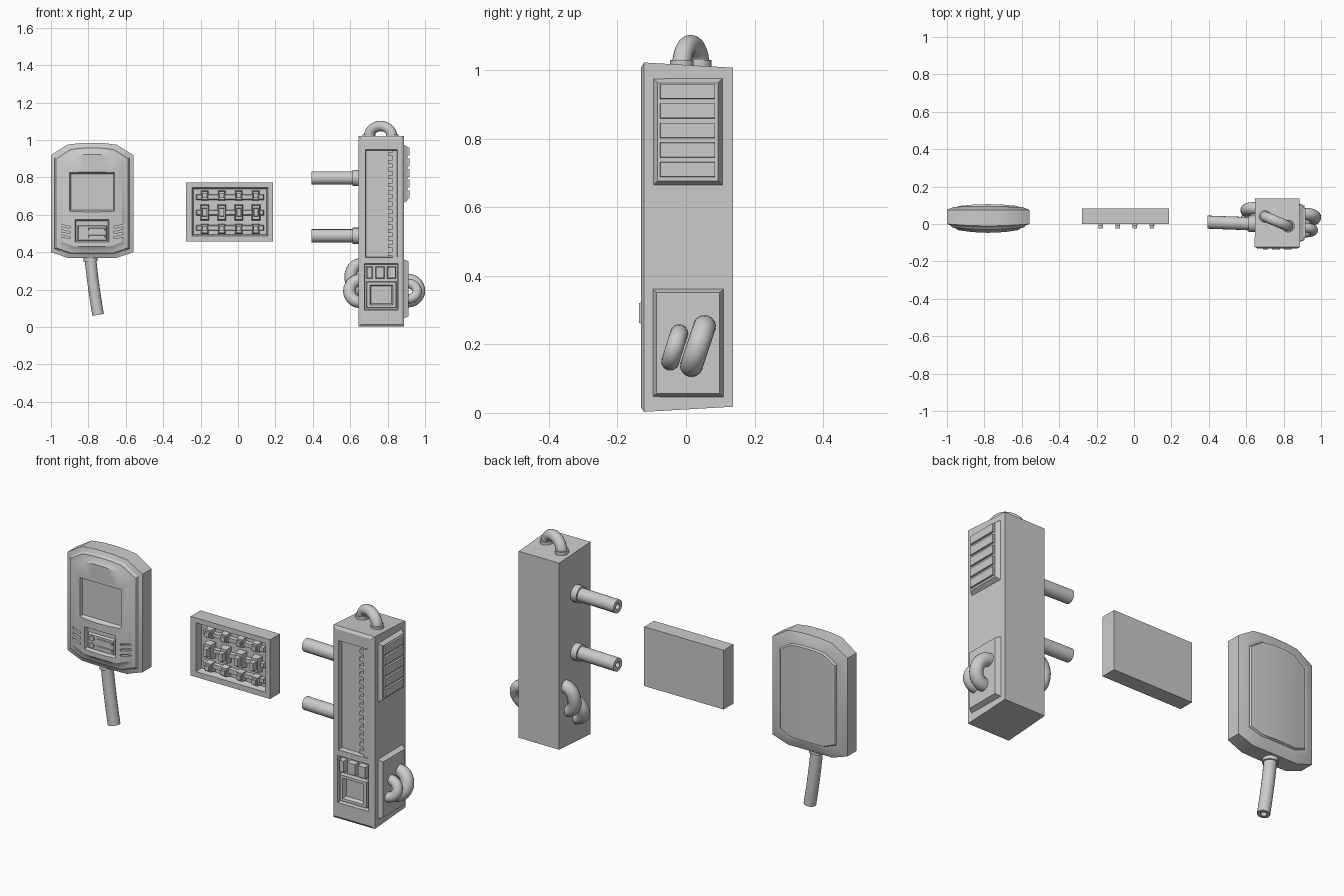
import bpy, bmesh
from math import pi, sin, cos, radians
from mathutils import Vector as V, Matrix

if "Cube" in bpy.data.objects:
    bpy.data.objects.remove(bpy.data.objects["Cube"])


def finish(name, bm):
    bmesh.ops.recalc_face_normals(bm, faces=bm.faces[:])
    me = bpy.data.meshes.new(name)
    bm.to_mesh(me)
    bm.free()
    ob = bpy.data.objects.new(name, me)
    bpy.context.collection.objects.link(ob)
    return ob


def bridge(bm, rings):
    for a, b in zip(rings, rings[1:]):
        n = len(a)
        for i in range(n):
            bm.faces.new((a[i], a[(i + 1) % n], b[(i + 1) % n], b[i]))


def block(name, lo, hi, face=None, inset=0.0, slant=0.0):
    """Box between two corners; one face ('-y', '+x'...) may be shrunk."""
    lo, hi = V(lo), V(hi)
    c = (lo + hi) / 2
    bm = bmesh.new()
    bmesh.ops.create_cube(bm, size=1)
    for v in bm.verts:
        co = V([v.co[i] * (hi[i] - lo[i]) for i in range(3)])
        if face:
            ax, sg = 'xyz'.index(face[1]), (1 if face[0] == '+' else -1)
            if co[ax] * sg > 0:
                for i in range(3):
                    if i != ax:
                        co[i] -= inset if co[i] > 0 else -inset
        v.co = c + Matrix.Rotation(slant, 3, 'Y') @ co
    return finish(name, bm)


def cut(ob, cutter):
    m = ob.modifiers.new("cut", 'BOOLEAN')
    m.operation, m.solver, m.object = 'DIFFERENCE', 'EXACT', cutter
    bpy.context.view_layer.objects.active = ob
    bpy.ops.object.modifier_apply(modifier=m.name)
    bpy.data.objects.remove(cutter)


def tube(name, pts, r, side, hole=0.0, sides=16):
    """Round tube along a path lying in the plane perpendicular to side."""
    pts = [V(p) for p in pts]
    side = V(side).normalized()
    bm = bmesh.new()

    def ring(p, t, rad):
        n = side.cross(t).normalized()
        return [bm.verts.new(p + rad * (n * cos(2 * pi * k / sides) + side * sin(2 * pi * k / sides)))
                for k in range(sides)]
    rings = []
    for i, p in enumerate(pts):
        t = pts[min(i + 1, len(pts) - 1)] - pts[max(i - 1, 0)]
        rings.append(ring(p, t, r))
    if hole:
        t = pts[-1] - pts[-2]
        rings += [ring(pts[-1], t, hole), ring(pts[-1] - t.normalized() * 0.03, t, hole)]
    bridge(bm, rings)
    bm.faces.new(rings[0])
    bm.faces.new(rings[-1])
    return finish(name, bm)


def handle(name, p, q, out, height, r):
    p, q, out = V(p), V(q), V(out)
    c, h = (p + q) / 2, (p - q) / 2
    arc = [c + h * cos(pi * k / 14) + out * height * sin(pi * k / 14) for k in range(15)]
    return tube(name, [p - out * 0.02] + arc + [q - out * 0.02], r, h.cross(out))


# --- Handheld monitor: outline rings bridged front to back, bulged caps
CX, CZ, HW, HH = -0.78, 0.675, 0.22, 0.305
TS = [-1, -0.6, -0.3, 0, 0.3, 0.6, 1]
TOP = {0: 0.985, 0.3: 0.983, 0.6: 0.975, 1: 0.92}
BOT = {0: 0.37, 0.3: 0.37, 0.6: 0.37, 1: 0.40}
bm = bmesh.new()
rings = []
for inset, y, bulge in [(0.06, -0.033, -0.014), (0.045, -0.022, -0.013), (0.027, -0.018, -0.012),
                        (0.02, -0.008, -0.012), (0, 0.0, -0.01), (0, 0.076, 0.0),
                        (0.04, 0.092, 0.0), (0.055, 0.089, 0.006), (0.06, 0.096, 0.01)]:
    sx, sz = 1 - inset / HW, 1 - inset / HH
    pts = [(t, TOP[abs(t)]) for t in TS] + [(t, BOT[abs(t)]) for t in reversed(TS)]
    rings.append([bm.verts.new((CX + t * HW * sx, y + bulge * (1 - t * t), CZ + (z - CZ) * sz))
                  for t, z in pts])
bridge(bm, rings)
for r in (rings[0], rings[-1]):
    for i in range(6):
        bm.faces.new((r[i], r[i + 1], r[12 - i], r[13 - i]))
monitor = finish("monitor_body", bm)
# screen and control recesses, side grooves
cut(monitor, block("c", (-0.91, -0.06, 0.61), (-0.65, -0.024, 0.835), '+y', 0.016))
cut(monitor, block("c", (-0.877, -0.06, 0.45), (-0.683, -0.022, 0.58), '+y', 0.012))
for s in (-1, 1):
    for k in range(3):
        x, z = CX + s * 0.175, 0.545 - 0.028 * k
        cut(monitor, block("c", (x - 0.06, -0.07, z - 0.005), (x + 0.06, -0.026 + 0.006, z + 0.005),
                           slant=s * -0.2))
block("control_plate", (-0.86, -0.036, 0.46), (-0.70, -0.018, 0.545), '-y', 0.006)
for z in (0.485, 0.522):
    block("control_bar", (-0.80, -0.041, z - 0.008), (-0.71, -0.03, z + 0.008), '-y', 0.003)
    tube("control_dial", [(-0.83, -0.03, z), (-0.83, -0.043, z)], 0.013, (1, 0, 0))
tube("monitor_cable", [(-0.79 + 0.042 * u * u ** 0.3, 0.03, 0.39 - 0.325 * u)
                       for u in [k / 8 for k in range(9)]], 0.031, (0, 1, 0), 0.014)
tube("cable_collar", [(-0.79, 0.03, 0.385), (-0.788, 0.03, 0.35)], 0.038, (0, 1, 0))

# --- Switch panel
panel = block("switch_panel", (-0.278, 0.0, 0.458), (0.188, 0.082, 0.772))
cut(panel, block("c", (-0.25, -0.02, 0.483), (0.165, 0.035, 0.75), '+y', 0.012))
for z in (0.695, 0.612, 0.53):
    block("switch_rail", (-0.225, 0.02, z - 0.016), (0.14, 0.04, z + 0.016), '-y', 0.005)
for k in range(4):
    x = -0.178 + 0.0913 * k
    for z in (0.703, 0.525):
        block("switch_clip", (x - 0.021, 0.005, z - 0.027), (x + 0.021, 0.04, z + 0.027), '-y', 0.006)
        block("switch_screw", (x - 0.012, -0.008, z - 0.012), (x + 0.012, 0.01, z + 0.012))
    block("switch_base", (x - 0.024, 0.0, 0.57), (x + 0.024, 0.04, 0.655), '-y', 0.006)
    block("switch_lever", (x - 0.014, -0.025, 0.59), (x + 0.014, 0.01, 0.637), '-y', 0.003)

# --- Tower: tapered box with a bevelled front edge
bm = bmesh.new()
rings = []
for inset, y, z0, z1 in [(0.015, -0.131, 0.015, 1.008), (0, -0.122, 0.003, 1.022), (0.003, 0.137, 0.018, 1.007)]:
    rings.append([bm.verts.new(p) for p in [(0.645 + inset, y, z0), (0.888 - inset, y, z0),
                                            (0.888 - inset, y, z1), (0.645 + inset, y, z1)]])
bridge(bm, rings)
bm.faces.new(rings[0])
bm.faces.new(rings[-1])
tower = finish("tower_body", bm)
for x0, z0, x1, z1 in [(0.675, 0.365, 0.858, 0.955), (0.67, 0.085, 0.862, 0.345)]:
    cut(tower, block("c", (x0, -0.16, z0), (x1, -0.108, z1), '+y', 0.01))
# toothed rack in the upper recess
block("rack_strip", (0.825, -0.126, 0.37), (0.85, -0.1, 0.945))
for k in range(14):
    z = 0.39 + 0.041 * k
    block("rack_tooth", (0.802, -0.126, z - 0.009), (0.83, -0.1, z + 0.011))
# buttons and square socket in the lower recess
for x0, x1 in [(0.687, 0.72), (0.735, 0.785), (0.797, 0.845)]:
    block("front_button", (x0, -0.137, 0.258), (x1, -0.1, 0.325), '-y', 0.004)
socket = block("front_socket", (0.685, -0.13, 0.1), (0.848, -0.1, 0.245), '-y', 0.004)
cut(socket, block("c", (0.698, -0.15, 0.112), (0.835, -0.11, 0.233), '+y', 0.014))

# --- Right side: vent panel, lower plate
vent = block("vent_panel", (0.87, -0.105, 0.655), (0.907, 0.115, 0.985), '+x', 0.022)
for k in range(5):
    z = 0.71 + 0.057 * k
    block("vent_slat", (0.89, -0.078, z - 0.024), (0.916, 0.087, z + 0.024), '+x', 0.003)
block("lower_plate", (0.87, -0.103, 0.04), (0.912, 0.115, 0.368), '+x', 0.017)

# --- Handles and cable loops
handle("right_loop_large", (0.91, 0.054, 0.252), (0.91, 0.016, 0.138), (1, 0, 0), 0.058, 0.033)
handle("right_loop_small", (0.91, -0.02, 0.232), (0.91, -0.046, 0.15), (1, 0, 0), 0.048, 0.026)
handle("left_loop_upper", (0.65, 0.085, 0.335), (0.65, 0.062, 0.2), (-1, 0, 0), 0.048, 0.033)
handle("left_loop_lower", (0.65, 0.035, 0.25), (0.65, -0.008, 0.135), (-1, 0, 0), 0.055, 0.033)
ends = [(0.70, 0.04, 1.015), (0.825, -0.012, 1.015)]
handle("top_handle", ends[0], ends[1], (0, 0, 1), 0.06, 0.028)
for e in ends:
    tube("handle_collar", [V(e) - V((0, 0, 0.01)), V(e) + V((0, 0, 0.014))], 0.034, (0, 1, 0))

# --- Left side: two pipes with collars
for z in (0.797, 0.488):
    tube("side_pipe", [(0.66, 0.0, z), (0.393, 0.01, z)], 0.035, (0, 0, 1), 0.015)
    tube("pipe_collar", [(0.66, 0.0, z), (0.612, 0.001, z)], 0.044, (0, 0, 1))

bpy.ops.object.select_all(action='SELECT')
bpy.ops.object.shade_smooth_by_angle(angle=radians(28))
